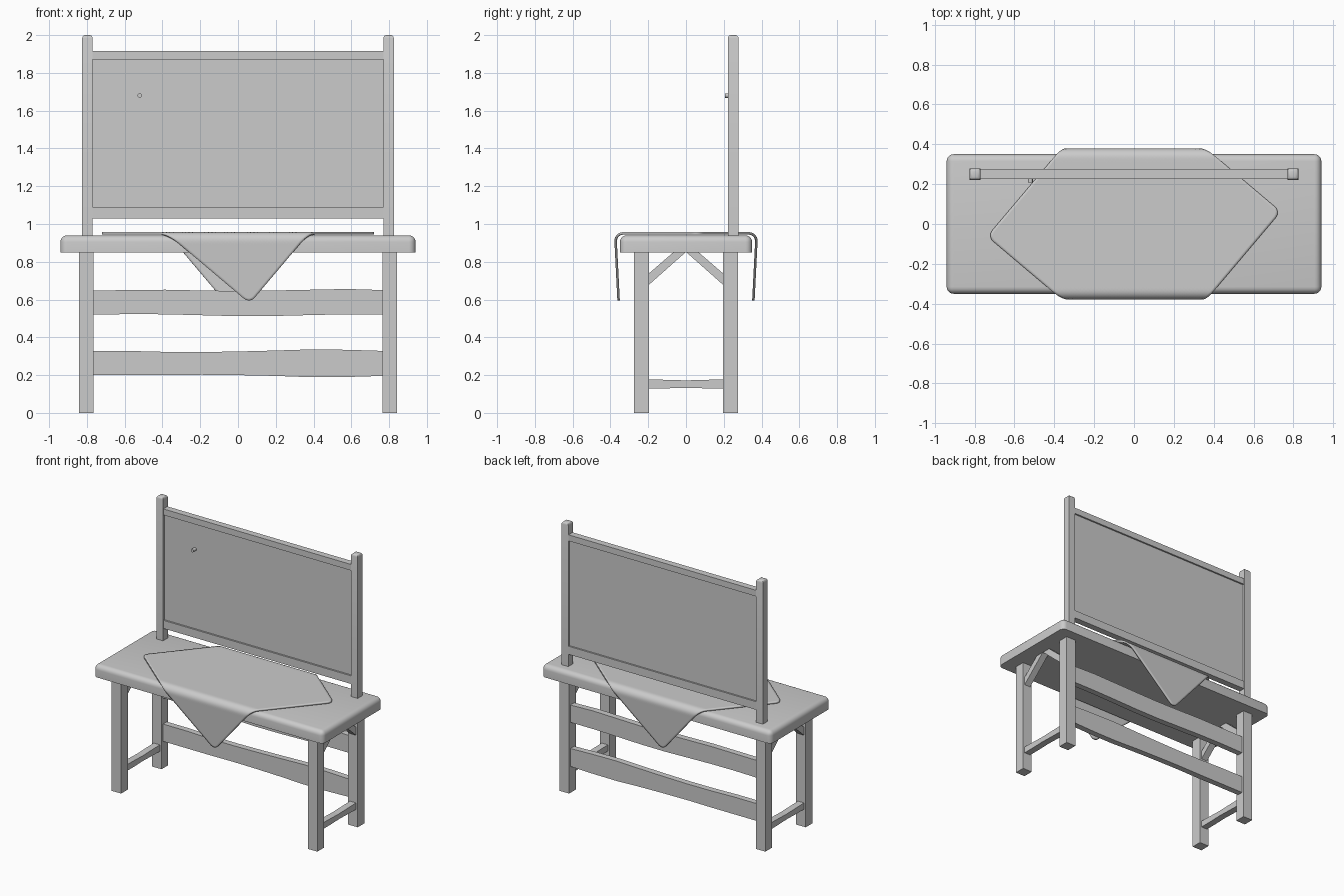
import bpy, bmesh, math

if "Cube" in bpy.data.objects:
    bpy.data.objects.remove(bpy.data.objects["Cube"])


def make(name, bm, smooth=False):
    bmesh.ops.recalc_face_normals(bm, faces=bm.faces)
    me = bpy.data.meshes.new(name)
    bm.to_mesh(me)
    bm.free()
    ob = bpy.data.objects.new(name, me)
    bpy.context.collection.objects.link(ob)
    if smooth:
        bpy.ops.object.select_all(action='DESELECT')
        ob.select_set(True)
        bpy.context.view_layer.objects.active = ob
        bpy.ops.object.shade_smooth_by_angle(angle=math.radians(40))
    return ob


def box(name, lo, hi, bevel=0, segments=3, only=None):
    bm = bmesh.new()
    bmesh.ops.create_cube(bm, size=1)
    for v in bm.verts:
        v.co = [l + (c + .5) * (h - l) for c, l, h in zip(v.co, lo, hi)]
    if bevel:
        edges = [e for e in bm.edges if only is None or only(e)]
        bmesh.ops.bevel(bm, geom=edges, offset=bevel, segments=segments,
                        profile=.5, affect='EDGES')
    return make(name, bm, bevel > 0)


def prism(name, pts, axis, start, end):
    """Extrude a (a, z) outline along x (axis 0) or y (axis 1)."""
    bm = bmesh.new()
    def put(a, z, d):
        return bm.verts.new((d, a, z) if axis == 0 else (a, d, z))
    r0 = [put(a, z, start) for a, z in pts]
    r1 = [put(a, z, end) for a, z in pts]
    n = len(pts)
    for i in range(n):
        j = (i + 1) % n
        bm.faces.new((r0[i], r0[j], r1[j], r1[i]))
    bm.faces.new(r0)
    bm.faces.new(r1[::-1])
    return make(name, bm)


def wavy(half, bottom, top):
    """Outline of a hand-cut rail from evenly spaced bottom and top heights."""
    def row(zs):
        return [(-half + 2 * half * i / (len(zs) - 1), z) for i, z in enumerate(zs)]
    return row(bottom) + row(top)[::-1]


# Table top: rounded sides and upper edge, square lower edge
box("table_top", (-.94, -.35, .85), (.94, .35, .94), .035, 5,
    lambda e: max(v.co.z for v in e.verts) > .9)

# Legs, side stretchers, braces and board posts at both ends
for side, s in (("left", -1), ("right", 1)):
    x0, x1 = sorted((s * .765, s * .843))
    xm = s * .804
    for end, t in (("front", -1), ("back", 1)):
        y0, y1 = sorted((t * .197, t * .275))
        box(f"{end}_leg_{side}", (x0, y0, 0), (x1, y1, .855))
        prism(f"{end}_brace_{side}", [(t * .2, .675), (0, .852), (t * .065, .852),
              (t * .2, .735)], 0, xm - .025, xm + .025)
    prism(f"side_stretcher_{side}", wavy(.2, [.13, .13, .133, .13, .128],
          [.177, .175, .172, .175, .177]), 0, xm - .025, xm + .025)
    p0, p1 = sorted((s * .77, s * .825))
    box(f"board_post_{side}", (p0, .222, .935), (p1, .278, 2), .016, 3,
        lambda e: min(v.co.z for v in e.verts) > 1.5)

# Wavy back rails
prism("upper_back_rail", wavy(.77, [.52, .523, .522, .517, .512, .513, .518, .522, .522],
      [.648, .65, .652, .648, .645, .648, .652, .656, .65]), 1, .215, .26)
prism("lower_back_rail", wavy(.77, [.2, .2, .2, .202, .2, .196, .189, .19, .196],
      [.328, .328, .323, .322, .325, .33, .336, .334, .328]), 1, .215, .26)

# Board with its top and bottom frame rails
box("board_panel", (-.772, .24, 1.08), (.772, .263, 1.88))
box("board_rail_bottom", (-.775, .227, 1.03), (.775, .275, 1.09))
box("board_rail_top", (-.775, .227, 1.87), (.775, .275, 1.915))

# Peg on the board
bm = bmesh.new()
bmesh.ops.create_cone(bm, cap_ends=True, segments=12, radius1=.012, radius2=.012, depth=.036)
for v in bm.verts:
    x, y, z = v.co
    v.co = (x - .52, z + .225, y + 1.68)
make("peg", bm, True)

# Draped cloth: rounded square turned on its corner, hanging front and back
HALF, R, TURN = .523, .04, math.radians(49.8)
FLAT, BEND, TOP = .332, .047, .957


def drape(x, y):
    s, d = (1 if y >= 0 else -1), abs(y)
    arc = BEND * math.pi / 2
    if d < FLAT:
        return x, y, TOP
    if d < FLAT + arc:
        a = (d - FLAT) / BEND
        return x, s * (FLAT + BEND * math.sin(a)), TOP - BEND * (1 - math.cos(a))
    h = d - FLAT - arc
    return x, s * (FLAT + BEND - .05 * h), TOP - BEND - h


bm = bmesh.new()
bmesh.ops.create_grid(bm, x_segments=80, y_segments=80, size=HALF)
for v in bm.verts:
    u, w = v.co.x, v.co.y
    a, b = (abs(u) - HALF + R) / R, (abs(w) - HALF + R) / R
    if a > 0 and b > 0:
        k = max(a, b) / math.hypot(a, b)
        u = math.copysign(HALF - R + a * k * R, u)
        w = math.copysign(HALF - R + b * k * R, w)
    c, s = math.cos(TURN), math.sin(TURN)
    v.co = drape(u * c - w * s, u * s + w * c)
cloth = make("draped_cloth", bm, True)
if cloth.data.polygons[len(cloth.data.polygons) // 2].normal.z < 0:
    cloth.data.flip_normals()
solid = cloth.modifiers.new("thickness", 'SOLIDIFY')
solid.thickness = .013
solid.offset = -1
